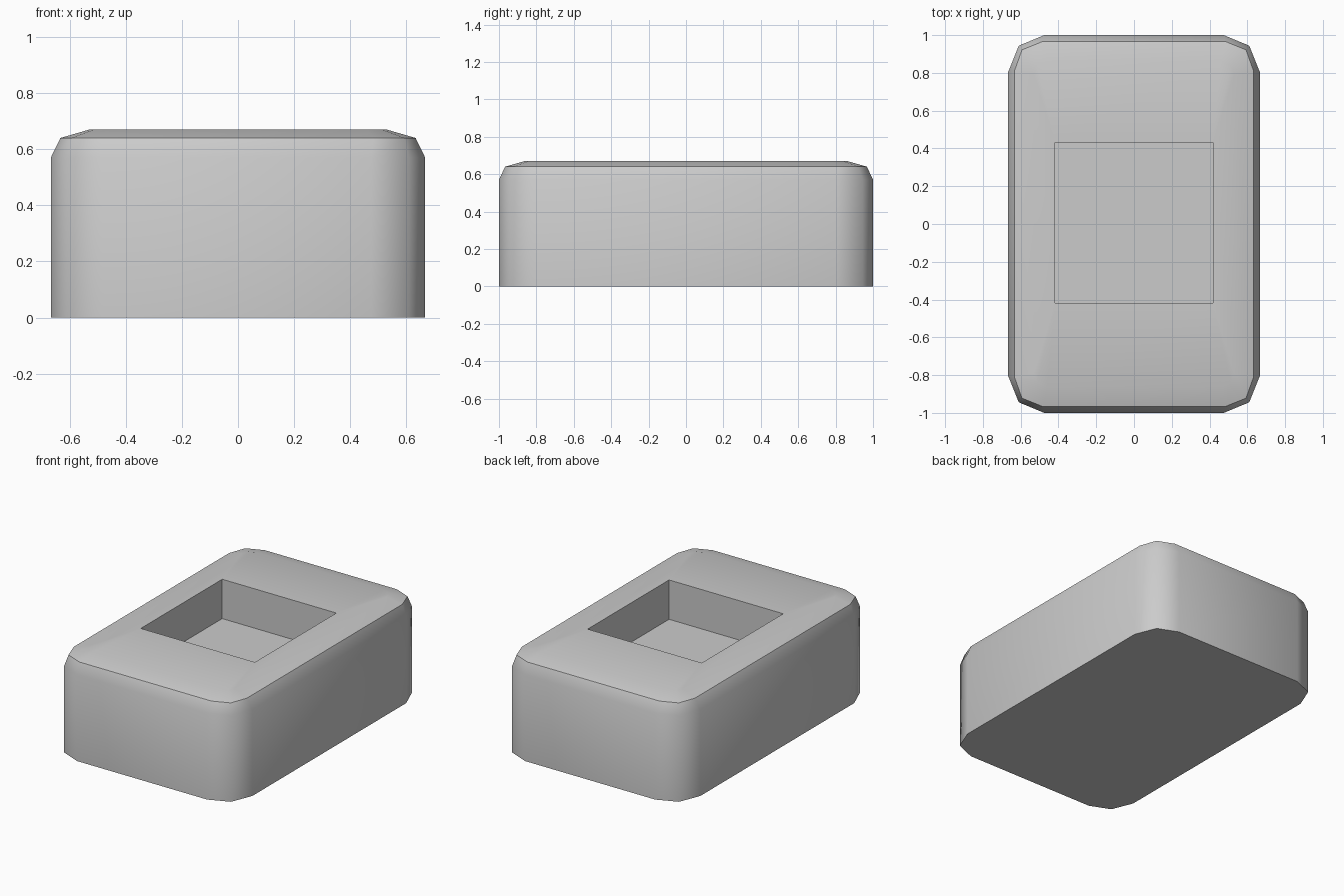
import bpy, bmesh

if "Cube" in bpy.data.objects:
    bpy.data.objects.remove(bpy.data.objects["Cube"])

bm = bmesh.new()


def ring(corner, z, cy=0.0):
    """Mirror one corner's points into a closed counter-clockwise loop."""
    pts = []
    for sx, sy in ((1, 1), (-1, 1), (-1, -1), (1, -1)):
        part = corner if sx * sy > 0 else corner[::-1]
        pts += [bm.verts.new((sx * x, sy * y + cy, z)) for x, y in part]
    return pts


def bridge(a, b):
    n = len(a)
    for i in range(n):
        j = (i + 1) % n
        bm.faces.new((a[i], a[j], b[j], b[i]))


def sharpen(loop):
    for i, v in enumerate(loop):
        bm.edges.get((v, loop[(i + 1) % len(loop)])).smooth = False


# Outer shell: wall, steep chamfer, shallow chamfer
outer = [(0.667, 0.803), (0.61, 0.944), (0.475, 1.0)]
rim = [(0.633, 0.81), (0.593, 0.922), (0.482, 0.967)]
top = [(0.53, 0.79), (0.513, 0.84), (0.46, 0.862)]
base = ring(outer, 0)
shoulder = ring(outer, 0.57)
lip = ring(rim, 0.64)
crown = ring(top, 0.67)
for a, b in ((base, shoulder), (shoulder, lip), (lip, crown)):
    bridge(a, b)
bm.faces.new(base[::-1])

# Flat top around the square recess
hole = ring([(0.417, 0.425)], 0.67, 0.006)
floor = ring([(0.417, 0.425)], 0.41, 0.006)
for k in range(4):
    a, b, c = crown[3 * k:3 * k + 3]
    nxt = (k + 1) % 4
    bm.faces.new((a, b, hole[k]))
    bm.faces.new((b, c, hole[k]))
    bm.faces.new((c, crown[3 * nxt], hole[nxt], hole[k]))

# Recess walls and floor
bridge(hole, floor)
bm.faces.new(floor)

# Smooth shading with crisp rim, base and recess edges
for f in bm.faces:
    f.smooth = True
for loop in (base, lip, hole, floor):
    sharpen(loop)
for h, f in zip(hole, floor):
    bm.edges.get((h, f)).smooth = False

mesh = bpy.data.meshes.new("recessed_block")
bm.to_mesh(mesh)
bm.free()
obj = bpy.data.objects.new("recessed_block", mesh)
bpy.context.collection.objects.link(obj)

mat = bpy.data.materials.new("light grey")
mat.diffuse_color = (0.6, 0.6, 0.6, 1)
mat.use_nodes = True
mat.node_tree.nodes["Principled BSDF"].inputs["Base Color"].default_value = mat.diffuse_color
mesh.materials.append(mat)
